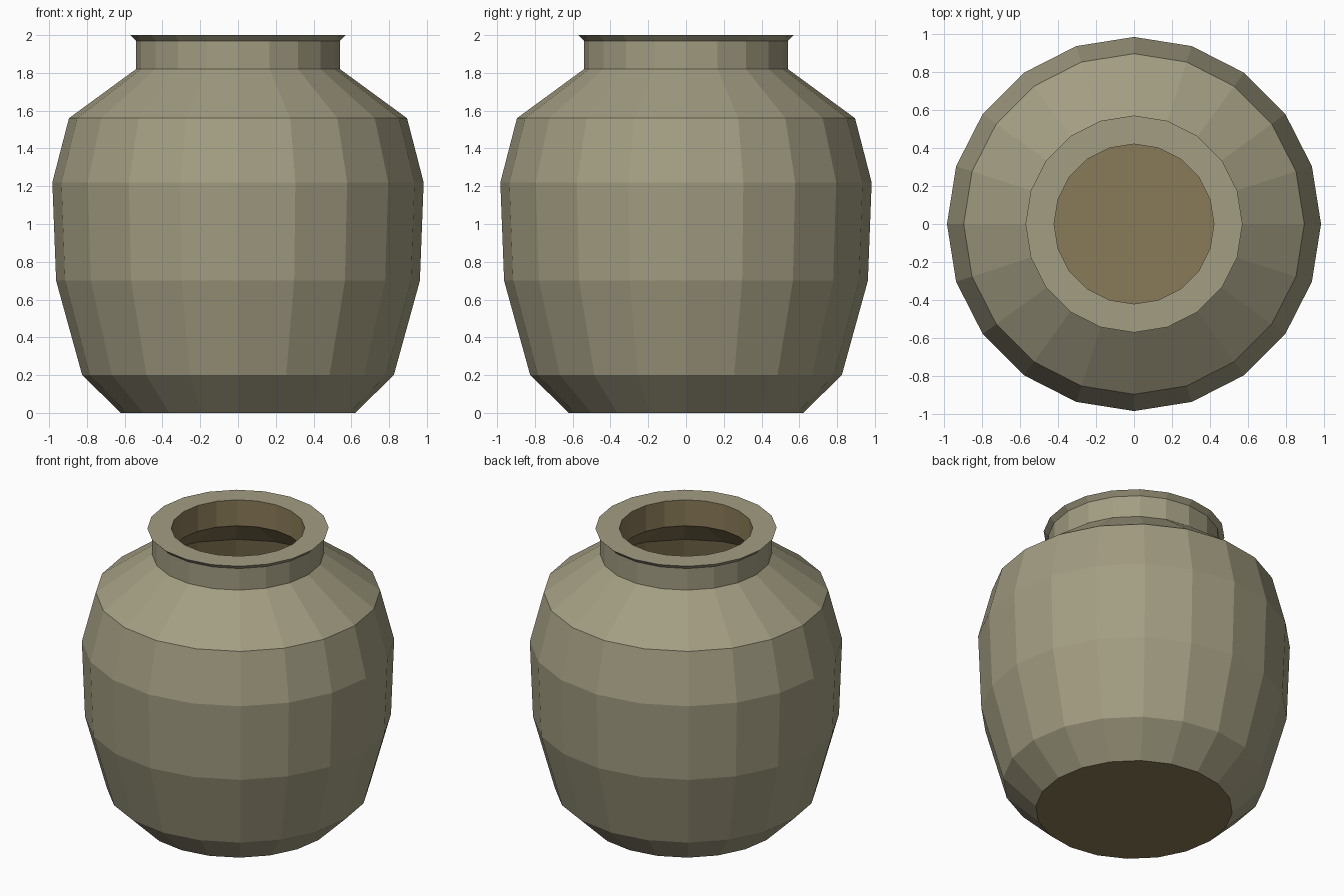
import bpy, bmesh, math

if "Cube" in bpy.data.objects:
    bpy.data.objects.remove(bpy.data.objects["Cube"])

SIDES = 20


def material(name, rgb):
    m = bpy.data.materials.new(name)
    m.diffuse_color = (*rgb, 1.0)
    m.use_nodes = True
    m.node_tree.nodes["Principled BSDF"].inputs["Base Color"].default_value = m.diffuse_color
    return m


olive = material("olive clay", (0.366, 0.337, 0.223))
brown = material("brown clay", (0.254, 0.198, 0.098))


def lathe(name, profile, mat, cap_end=False):
    """Turn (radius, z) points around the z axis; cap the last ring if asked."""
    bm = bmesh.new()
    rings = []
    for r, z in profile:
        rings.append([bm.verts.new((r * math.cos(2 * math.pi * i / SIDES),
                                    r * math.sin(2 * math.pi * i / SIDES), z))
                      for i in range(SIDES)])
    for a, b in zip(rings, rings[1:]):
        for i in range(SIDES):
            j = (i + 1) % SIDES
            bm.faces.new((a[i], a[j], b[j], b[i]))
    if cap_end:
        bm.faces.new(rings[-1])
    me = bpy.data.meshes.new(name)
    bm.to_mesh(me)
    bm.free()
    me.materials.append(mat)
    ob = bpy.data.objects.new(name, me)
    bpy.context.collection.objects.link(ob)
    return ob


# Outer body, neck, flared lip and flat rim
lathe("jar_body", [(0.62, 0), (0.825, 0.2), (0.963, 0.7), (0.983, 1.22),
                   (0.895, 1.56), (0.54, 1.82), (0.54, 1.97),
                   (0.57, 2.0), (0.42, 2.0)], olive)

# Hollow inside with its floor
lathe("jar_lining", [(0.42, 2.0), (0.42, 1.82), (0.775, 1.56), (0.863, 1.22),
                     (0.843, 0.7), (0.705, 0.2), (0.50, 0.01)], brown, True)

# Underside disc
base = lathe("jar_base", [(0.62, 0)], brown, True)
base.data.flip_normals()
